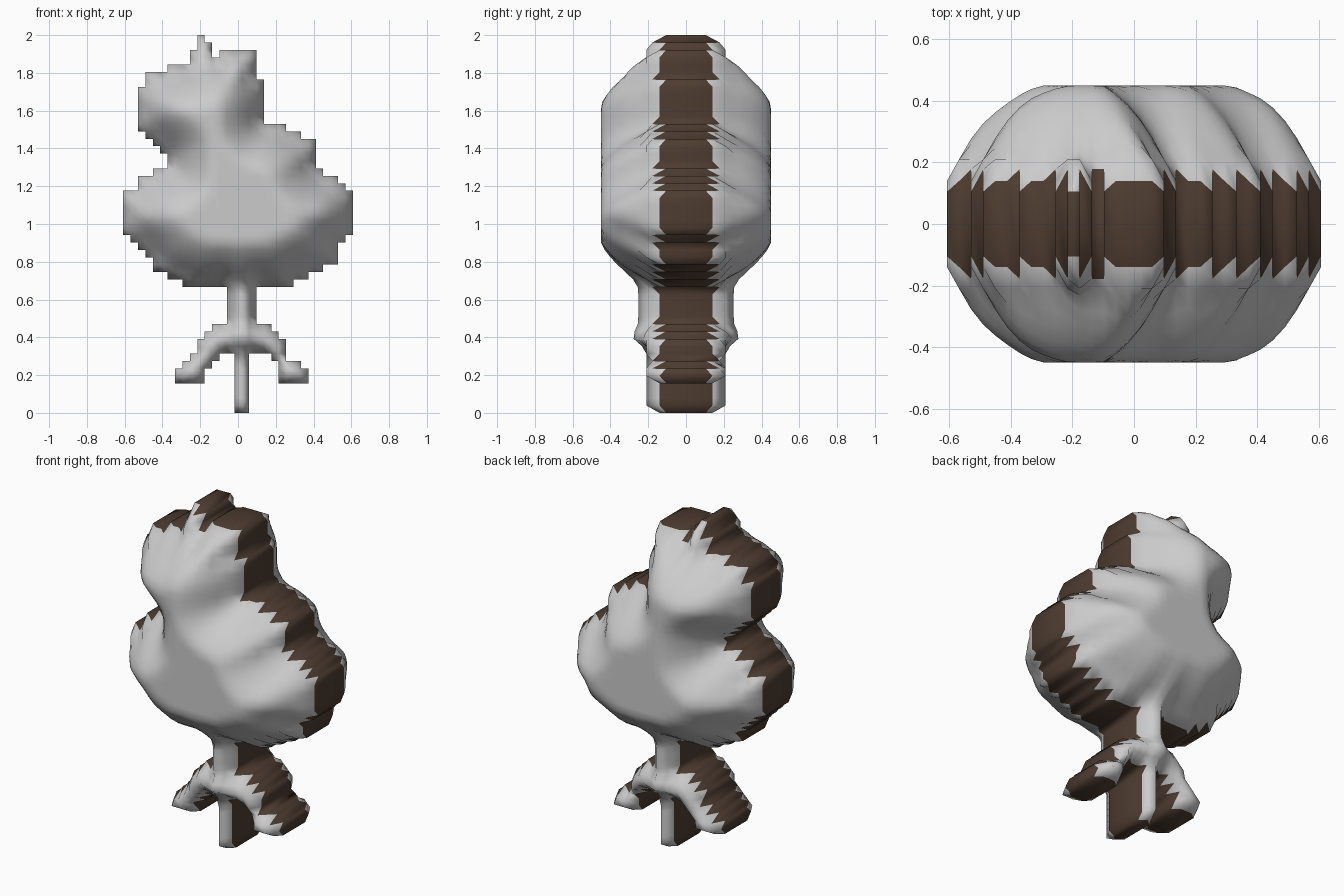
import bpy, bmesh, math

if "Cube" in bpy.data.objects:
    bpy.data.objects.remove(bpy.data.objects["Cube"])

CELL = 2 / 51
COLS, ROWS = 31, 51

# Silhouette pieces: first row (from the top), left columns, right columns
PIECES = {
    "crest": (0, [10, 10, 9], [11, 12, 12]),
    "head": (2, [13, 9, 6, 3, 3] + [2] * 6 + [3, 4, 5, 6, 6],
             [18] * 4 + [19] * 6 + [22, 24] + [26] * 4),
    "body": (18, [4, 2, 2] + [0] * 6 + [1, 2, 3, 4, 4, 6, 8],
             [27, 29, 30] + [31] * 6 + [30, 29, 29, 29, 27, 25, 23]),
    "stem": (34, [14] * 5, [18] * 5),
    "hips": (39, [12, 11, 10, 10], [20, 21, 22, 22]),
    "left_leg": (43, [9, 8, 7, 7], [13, 12, 11, 11]),
    "right_leg": (43, [20, 21, 21, 21], [22, 24, 25, 25]),
    "middle_leg": (43, [15] * 8, [17] * 8),
}
cells = set()
for row, lefts, rights in PIECES.values():
    for k, (a, b) in enumerate(zip(lefts, rights)):
        cells |= {(c, row + k) for c in range(a, b)}


def corners(c, r):
    return [(c, r), (c, r + 1), (c + 1, r + 1), (c + 1, r)]


# Number of filled cells around each grid corner: under 4 means outline
fill = {}
for c, r in cells:
    for p in corners(c, r):
        fill[p] = fill.get(p, 0) + 1
rim = [p for p in fill if fill[p] < 4]

# Pillow profile: distance from outline (cells) -> half depth
PROFILE = [(0, .14), (1, .21), (2, .285), (3, .345), (4, .39), (5, .425),
           (6, .452), (7, .47), (9, .49)]


def pillow(d):
    for (d0, h0), (d1, h1) in zip(PROFILE, PROFILE[1:]):
        if d <= d1:
            return h0 + (h1 - h0) * (d - d0) / (d1 - d0)
    return PROFILE[-1][1]


dist = {p: min(math.dist(p, q) for q in rim) for p in fill}
depth = {p: pillow(dist[p]) if fill[p] == 4 else (0, .105, .14, .178)[fill[p]] for p in fill}

# Soften the ridges, then clamp to a flat plateau
for _ in range(2):
    depth = {p: h if dist[p] < 1.2 else 0.5 * h + 0.125 * sum(
        depth[(p[0] + i, p[1] + j)] for i, j in ((1, 0), (-1, 0), (0, 1), (0, -1)))
        for p, h in depth.items()}
depth = {p: min(h, 0.45) for p, h in depth.items()}

bm = bmesh.new()
verts = {}


def add_face(keys, slot):
    """Add a smooth face from (grid corner, side) keys."""
    for p, side in keys:
        if (p, side) not in verts:
            verts[p, side] = bm.verts.new(((p[0] - COLS / 2) * CELL, side * depth[p],
                                           (ROWS - p[1]) * CELL))
    face = bm.faces.new([verts[k] for k in keys])
    face.smooth = True
    face.material_index = slot


for c, r in sorted(cells):
    q = corners(c, r)
    # Inflated front and back
    for side in (-1, 1):
        add_face([(p, side) for p in q][::-side], 0)
    # Stepped band around the outline
    for k, (i, j) in enumerate(((-1, 0), (0, 1), (1, 0), (0, -1))):
        if (c + i, r + j) not in cells:
            a, b = q[k], q[(k + 1) % 4]
            add_face([(a, -1), (a, 1), (b, 1), (b, -1)], 1)

mesh = bpy.data.meshes.new("inflated_bird")
bm.to_mesh(mesh)
bm.free()
bpy.context.collection.objects.link(bpy.data.objects.new("inflated_bird", mesh))

# Grey faces and brown edge band
for name, color in (("grey_face", (0.8, 0.8, 0.8, 1)), ("brown_edge", (0.075, 0.045, 0.03, 1))):
    mat = bpy.data.materials.new(name)
    mat.diffuse_color = color
    mat.use_nodes = True
    mat.node_tree.nodes["Principled BSDF"].inputs["Base Color"].default_value = mat.diffuse_color
    mesh.materials.append(mat)
